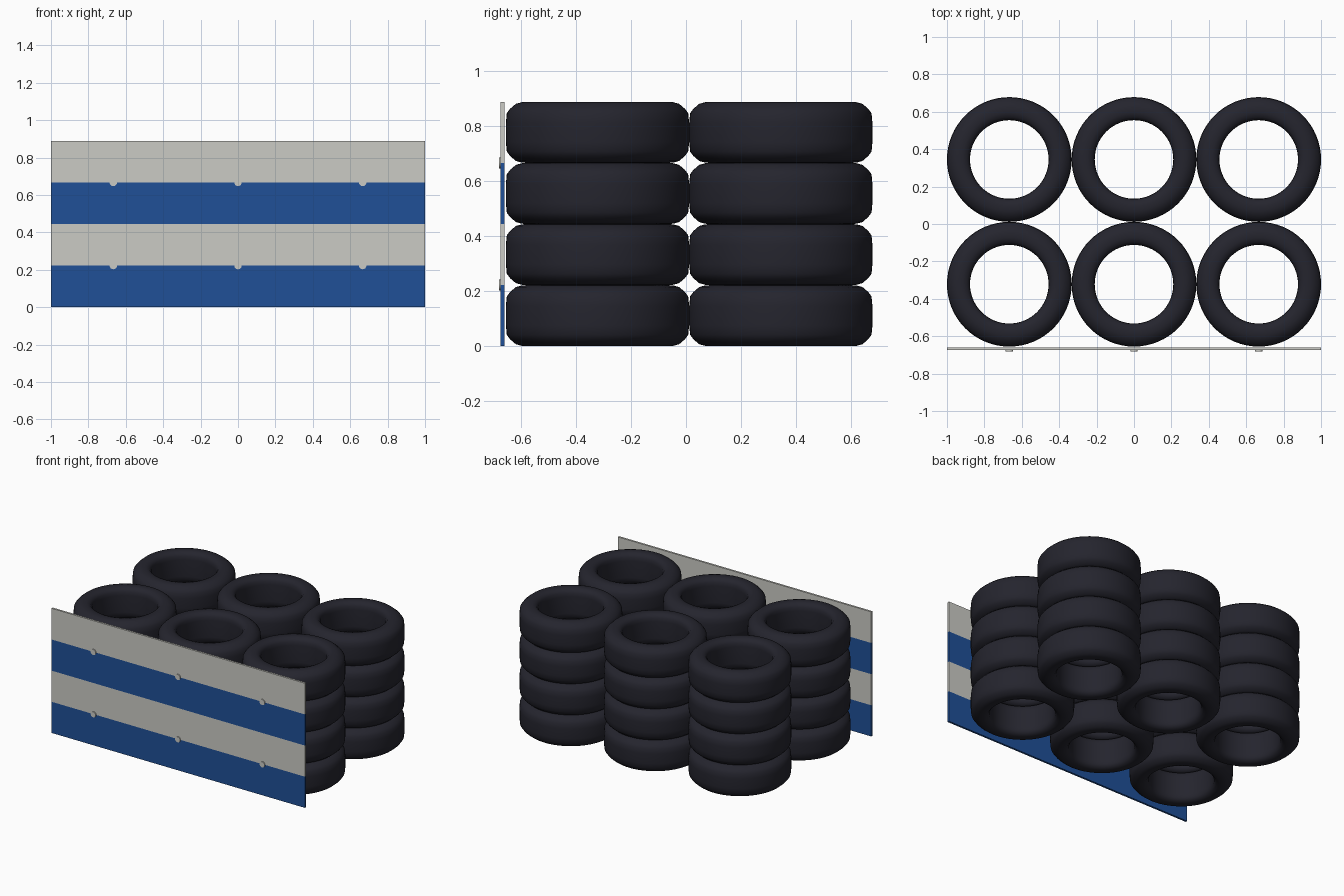
import bpy, bmesh, math

default = bpy.data.objects.get("Cube")
if default:
    bpy.data.objects.remove(default, do_unlink=True)


def make_material(name, color, roughness=0.7):
    mat = bpy.data.materials.new(name)
    mat.use_nodes = True
    mat.diffuse_color = (*color, 1)
    bsdf = mat.node_tree.nodes["Principled BSDF"]
    bsdf.inputs["Base Color"].default_value = (*color, 1)
    bsdf.inputs["Roughness"].default_value = roughness
    return mat


RUBBER = make_material("black rubber", (0.018, 0.018, 0.027))
BLUE = make_material("blue paint", (0.014, 0.08, 0.31))
WHITE = make_material("off white paint", (0.6, 0.6, 0.56))

RADIUS = 1 / 3
HEIGHT = 2 / 9
COLUMNS = (-2 / 3, 0, 2 / 3)
ROWS = {"front": -0.322, "back": 0.345}
LEVELS = 4


def add_object(name, mesh, location):
    obj = bpy.data.objects.new(name, mesh)
    obj.location = location
    bpy.context.collection.objects.link(obj)
    return obj


# Tyre cross-section: upper half as (radius, height above middle), mirrored below
half = [(0.21, 0.06), (0.212, 0.085), (0.226, 0.104), (0.25, 0.111),
        (0.275, 0.11), (0.297, 0.104), (0.318, 0.086), (0.33, 0.07), (RADIUS, 0.035)]
section = half + [(r, -h) for r, h in reversed(half)]


def build_tyre_mesh(sides=64):
    bm = bmesh.new()
    rings = []
    for i in range(sides):
        a = math.tau * i / sides
        rings.append([bm.verts.new((r * math.cos(a), r * math.sin(a), h)) for r, h in section])
    n = len(section)
    for i in range(sides):
        here, there = rings[i], rings[(i + 1) % sides]
        for j in range(n):
            k = (j + 1) % n
            bm.faces.new((here[j], there[j], there[k], here[k]))
    bmesh.ops.recalc_face_normals(bm, faces=bm.faces)
    for f in bm.faces:
        f.smooth = True
    mesh = bpy.data.meshes.new("tyre")
    bm.to_mesh(mesh)
    bm.free()
    mesh.materials.append(RUBBER)
    return mesh


# Six stacks of tyres sharing one mesh
tyre_mesh = build_tyre_mesh()
for row, y in ROWS.items():
    for column, x in enumerate(COLUMNS):
        for level in range(LEVELS):
            add_object(f"tyre_{row}_{column + 1}_{level + 1}", tyre_mesh,
                       (x, y, HEIGHT * (level + 0.5)))

# Striped front board, one plank per stripe
for level in range(LEVELS):
    bm = bmesh.new()
    bmesh.ops.create_cube(bm, size=1)
    bmesh.ops.scale(bm, vec=(2, 0.014, HEIGHT), verts=bm.verts)
    mesh = bpy.data.meshes.new("board_stripe")
    bm.to_mesh(mesh)
    bm.free()
    mesh.materials.append(WHITE if level % 2 else BLUE)
    add_object(f"board_stripe_{level + 1}", mesh, (0, -0.667, HEIGHT * (level + 0.5)))

# Round bolt heads on the seams above the blue stripes
for level in (1, 3):
    for column, x in enumerate(COLUMNS):
        bpy.ops.mesh.primitive_cylinder_add(
            vertices=16, radius=0.02, depth=0.012,
            location=(x, -0.675, HEIGHT * level), rotation=(math.pi / 2, 0, 0))
        bolt = bpy.context.object
        bolt.name = f"bolt_{level}_{column + 1}"
        bolt.data.materials.append(WHITE)
        bpy.ops.object.shade_smooth_by_angle(angle=math.radians(40))
